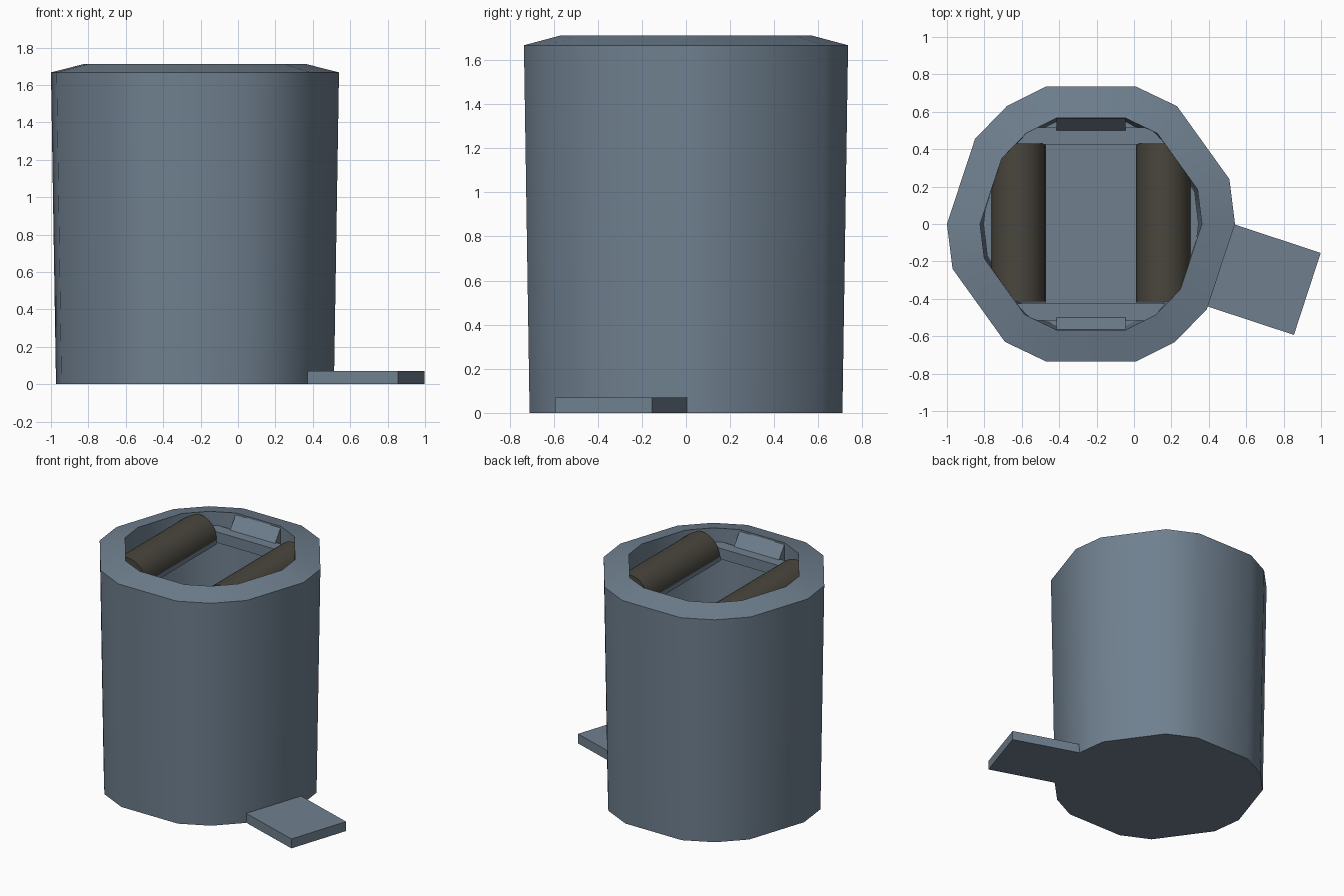
import bpy, bmesh, math
from mathutils import Vector

if "Cube" in bpy.data.objects:
    bpy.data.objects.remove(bpy.data.objects["Cube"])

CX = -0.23  # bin axis


def material(name, col):
    m = bpy.data.materials.new(name)
    m.diffuse_color = (*col, 1)
    m.use_nodes = True
    m.node_tree.nodes["Principled BSDF"].inputs["Base Color"].default_value = m.diffuse_color
    return m


BLUE = material("blue grey metal", (0.16, 0.215, 0.275))
DARK = material("dark brown roller", (0.068, 0.062, 0.048))


def finish(name, bm, mat, angle=None):
    bmesh.ops.recalc_face_normals(bm, faces=bm.faces[:])
    me = bpy.data.meshes.new(name)
    bm.to_mesh(me)
    bm.free()
    ob = bpy.data.objects.new(name, me)
    bpy.context.collection.objects.link(ob)
    me.materials.append(mat)
    if angle:
        bpy.ops.object.select_all(action='DESELECT')
        ob.select_set(True)
        bpy.context.view_layer.objects.active = ob
        bpy.ops.object.shade_smooth_by_angle(angle=math.radians(angle))
    return ob


def loft(name, rings, mat, closed=False, angle=None):
    """Bridge rings of points; cap both ends, or join last to first."""
    bm = bmesh.new()
    vs = [[bm.verts.new(p) for p in r] for r in rings]
    n = len(vs[0])
    pairs = list(zip(vs, vs[1:])) + ([(vs[-1], vs[0])] if closed else [])
    for a, b in pairs:
        for i in range(n):
            j = (i + 1) % n
            bm.faces.new((a[i], a[j], b[j], b[i]))
    if not closed:
        bm.faces.new(vs[0])
        bm.faces.new(vs[-1])
    return finish(name, bm, mat, angle)


# Outline has half-turn symmetry about the bin axis
half = [(0.77, 0), (0.74, 0.24), (0.46, 0.63), (0.24, 0.735),
        (-0.24, 0.735), (-0.45, 0.63), (-0.62, 0.455)]
outline = half + [(-x, -y) for x, y in half]


def ring(s, z):
    return [(CX + s * x, s * y, z) for x, y in outline]


# Tapered hollow bin with sloping rim
loft("bin_body", [ring(0.965, 0), ring(1, 1.667), ring(0.77, 1.712),
                  ring(0.745, 0.07)], BLUE, angle=40)

# Shelf with rectangular opening: side and end pieces around the hole
def edge_y(x):
    """Half-depth of the inner wall, clipped to the smaller side."""
    return max(0.0, min(0.56, (0.59 - abs(x)) * 1.25 + 0.06))


for s in (-1, 1):
    side = [(0.24, 0.42), (0.39, 0.42), (0.555, 0.17), (0.575, 0), (0.555, -0.17),
            (0.39, -0.42), (0.24, -0.42)]
    loft("side_shelf", [[(CX + s * x, y, z) for x, y in side]
                        for z in (1.52, 1.555)], BLUE)

    # End bar carrying the rollers
    bar = [(-0.40, 0.425), (0.40, 0.425), (0.35, 0.48), (0.31, 0.515),
           (-0.31, 0.515), (-0.35, 0.48)]
    loft("end_bar", [[(CX + x, s * y, z) for x, y in bar]
                     for z in (1.53, 1.61)], BLUE)

    # Sloped guide between the end bar and the rim
    prof = [(0.50, 1.56), (0.50, 1.61), (0.515, 1.63), (0.564, 1.70), (0.564, 1.56)]
    loft("end_guide", [[(CX + x, s * y, z) for y, z in prof]
                       for x in (-0.185, 0.185)], BLUE)

    # Half-round rollers at the sides of the opening
    arc = [(0.145 * math.cos(math.pi * i / 16), 0.15 * math.sin(math.pi * i / 16))
           for i in range(17)]
    loft("side_roller", [[(CX + s * 0.388 + x, y, 1.55 + z) for x, z in arc]
                         for y in (-0.415, 0.43)], DARK, angle=35)

# Foot pedal
ped = [(0.48, 0.015), (0.54, -0.003), (0.998, -0.155), (0.855, -0.593),
       (0.40, -0.443), (0.34, -0.42)]
loft("foot_pedal", [[(x, y, z) for x, y in ped] for z in (0, 0.07)], BLUE)
